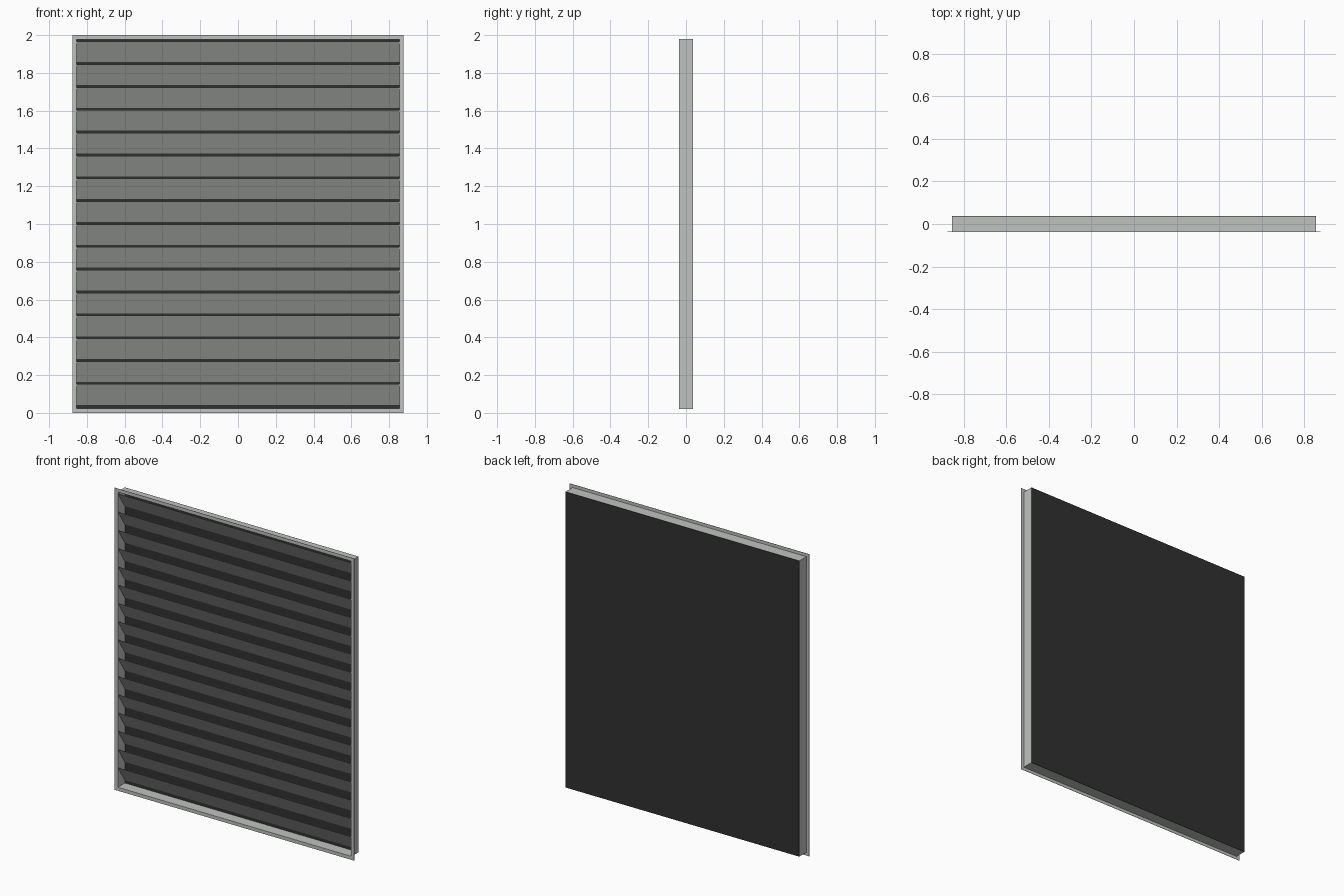
import bpy
import bmesh
from mathutils import Vector

cube = bpy.data.objects.get("Cube")
if cube:
    bpy.data.objects.remove(cube, do_unlink=True)

HALF_W, HEIGHT = 0.877, 2.0
FRONT, BACK = -0.038, 0.038
RIM, SHEET = 0.021, 0.002
SLATS = 16


def make_material(name, colour, roughness=0.6):
    mat = bpy.data.materials.new(name)
    mat.use_nodes = True
    mat.diffuse_color = colour
    bsdf = mat.node_tree.nodes["Principled BSDF"]
    bsdf.inputs["Base Color"].default_value = colour
    bsdf.inputs["Roughness"].default_value = roughness
    return mat


grey = make_material("light grey metal", (0.52, 0.54, 0.52, 1))
black = make_material("black screen", (0.03, 0.03, 0.03, 1))


def make_object(name, bm, mat):
    bmesh.ops.recalc_face_normals(bm, faces=bm.faces)
    mesh = bpy.data.meshes.new(name)
    bm.to_mesh(mesh)
    bm.free()
    mesh.materials.append(mat)
    obj = bpy.data.objects.new(name, mesh)
    bpy.context.collection.objects.link(obj)
    return obj


def rectangle_ring(bm, inset, y):
    x, low, high = HALF_W - inset, inset, HEIGHT - inset
    corners = [(-x, low), (x, low), (x, high), (-x, high)]
    return [bm.verts.new((cx, y, cz)) for cx, cz in corners]


# Frame: an L-shaped section carried round the rectangle
bm = bmesh.new()
section = [(0, FRONT), (RIM + SHEET, FRONT), (RIM + SHEET, BACK - SHEET),
           (RIM, BACK - SHEET), (RIM, FRONT + SHEET), (0, FRONT + SHEET)]
rings = [rectangle_ring(bm, inset, y) for inset, y in section]
for a, b in zip(rings, rings[1:] + rings[:1]):
    for i in range(4):
        j = (i + 1) % 4
        bm.faces.new((a[i], a[j], b[j], b[i]))
make_object("frame", bm, grey)

# Dark screen closing the back
bm = bmesh.new()
near = rectangle_ring(bm, RIM, BACK - SHEET)
far = rectangle_ring(bm, RIM, BACK)
bm.faces.new(near)
bm.faces.new(far)
for i in range(4):
    j = (i + 1) % 4
    bm.faces.new((near[i], near[j], far[j], far[i]))
make_object("back_screen", bm, black)

# Slats: thin sheets, high at the front and low at the back
bottom, pitch, gap = 0.037, 0.1209, 0.012
half = HALF_W - RIM - SHEET
bm = bmesh.new()
high_edge = Vector((0, FRONT + SHEET, bottom + pitch - gap / 2))
low_edge = Vector((0, BACK - SHEET * 2, bottom + gap / 2))
lift = Vector((0, SHEET, 0))
outline = [high_edge, low_edge, low_edge + lift, high_edge + lift]
left, right = [[bm.verts.new(p + Vector((x, 0, 0))) for p in outline]
               for x in (half, -half)]
bm.faces.new(left)
bm.faces.new(right)
for i in range(4):
    j = (i + 1) % 4
    bm.faces.new((left[i], left[j], right[j], right[i]))
slats = make_object("slats", bm, grey)
array = slats.modifiers.new("repeat", "ARRAY")
array.count = SLATS
array.use_relative_offset = False
array.use_constant_offset = True
array.constant_offset_displace = (0, 0, pitch)
